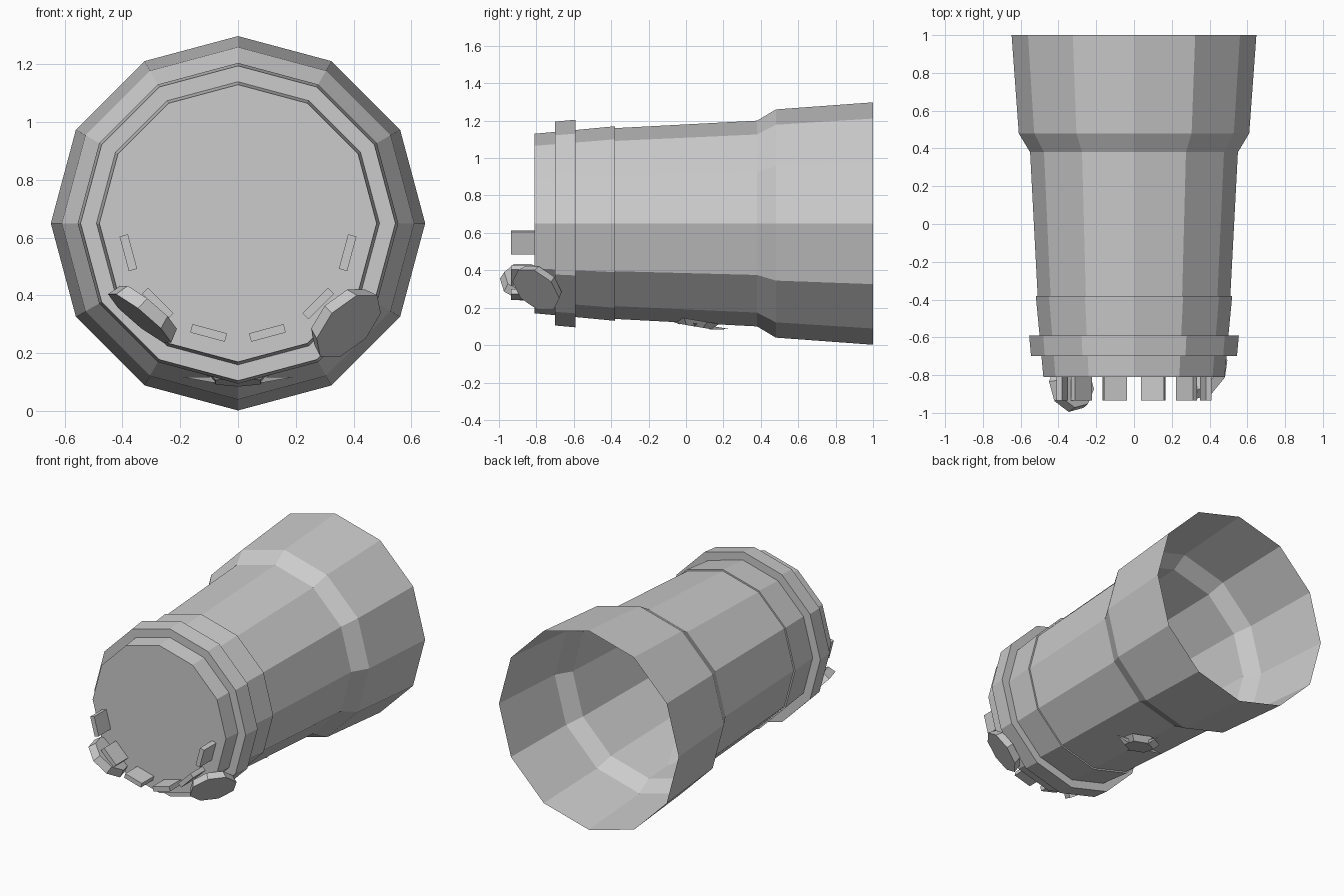
import bpy, bmesh, math
from mathutils import Matrix, Vector

if "Cube" in bpy.data.objects:
    bpy.data.objects.remove(bpy.data.objects["Cube"])

CZ = 0.65  # height of the barrel axis


def finish(name, bm):
    bmesh.ops.recalc_face_normals(bm, faces=bm.faces[:])
    mesh = bpy.data.meshes.new(name)
    bm.to_mesh(mesh)
    bm.free()
    obj = bpy.data.objects.new(name, mesh)
    bpy.context.collection.objects.link(obj)
    return obj


def lathe(name, profile, sides=12):
    """Spin (y, radius) points round the y axis; cap the first ring only."""
    bm = bmesh.new()
    rings = []
    for y, r in profile:
        rings.append([bm.verts.new((r * math.cos(a), y, CZ + r * math.sin(a)))
                      for a in (math.tau * i / sides for i in range(sides))])
    for a, b in zip(rings, rings[1:]):
        for i in range(sides):
            j = (i + 1) % sides
            bm.faces.new((a[i], a[j], b[j], b[i]))
    bm.faces.new(rings[0])
    return finish(name, bm)


def disc(name, centre, normal, r1, r2, depth, sides, roll=0.0):
    bm = bmesh.new()
    rot = Vector(normal).to_track_quat('Z', 'Y').to_matrix().to_4x4()
    bmesh.ops.create_cone(bm, cap_ends=True, segments=sides, radius1=r1,
                          radius2=r2, depth=depth,
                          matrix=Matrix.Translation(centre) @ rot
                          @ Matrix.Rotation(roll, 4, 'Z'))
    return finish(name, bm)


# Barrel: open at the back, stepped collar and ring near the closed front
lathe("barrel", [(-0.81, 0.48), (-0.70, 0.49), (-0.70, 0.545), (-0.59, 0.555),
                 (-0.59, 0.50), (-0.38, 0.52), (-0.38, 0.51), (0.38, 0.55),
                 (0.48, 0.61), (1.0, 0.648)])

# Six tabs along the lower front rim
for k in range(6):
    a = math.radians(-15 - 30 * k)
    bm = bmesh.new()
    bmesh.ops.create_cube(
        bm, size=1,
        matrix=Matrix.Translation((0.393 * math.cos(a), -0.873, CZ + 0.393 * math.sin(a)))
        @ Matrix.Rotation(-a, 4, 'Y') @ Matrix.Diagonal((0.03, 0.124, 0.124, 1))
        @ Matrix.Rotation(math.pi / 2, 4, 'X'))
    finish(f"front_tab_{k + 1}", bm)

# Two tilted caps at the lower corners
disc("right_cap", (0.368, -0.79, 0.31), (0.61, -0.5, -0.61), 0.13, 0.145, 0.05, 8, math.pi / 8)
disc("left_cap", (-0.325, -0.855, 0.34), (-0.62, -0.17, -0.76), 0.125, 0.14, 0.05, 8, math.pi / 8)

# Small tilted hexagonal hatch under the barrel
tilt = Vector((0, -0.17, -1)).normalized()
centre = Vector((0, 0.05, 0.117))
disc("belly_hatch", centre, tilt, 0.125, 0.09, 0.035, 6)

# Four thin spikes round the hatch
bm = bmesh.new()
frame = Matrix.Translation(centre) @ tilt.to_track_quat('Z', 'Y').to_matrix().to_4x4()
for k in range(4):
    m = frame @ Matrix.Rotation(k * math.pi / 2, 4, 'Z')
    base = [bm.verts.new(m @ Vector(p)) for p in
            ((0.08, -0.012, 0), (0.08, 0.012, 0), (0.08, 0, 0.02))]
    tip = bm.verts.new(m @ Vector((0.19, 0, 0)))
    bm.faces.new(base)
    for i in range(3):
        bm.faces.new((base[i], base[(i + 1) % 3], tip))
finish("hatch_spikes", bm)
